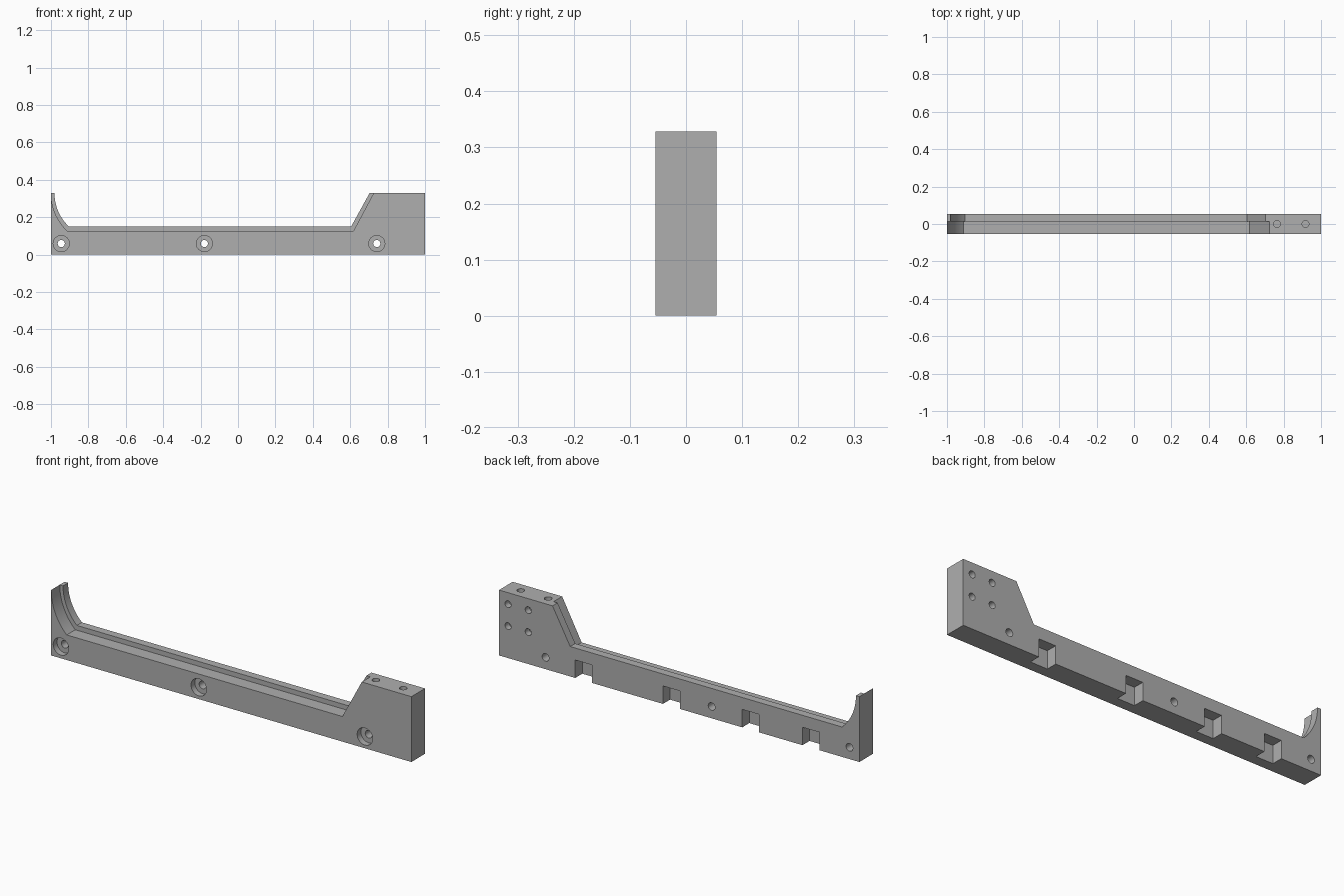
import bpy, bmesh
from math import cos, sin, pi, acos
from mathutils import Matrix, Vector

if "Cube" in bpy.data.objects:
    bpy.data.objects.remove(bpy.data.objects["Cube"])

HALF = 0.054      # half thickness of the rail
TOP = 0.328       # full height
STEP_Y = 0.014    # where the front ledge meets the raised back lip

grey = bpy.data.materials.new("plain grey")
grey.use_nodes = True
grey.diffuse_color = (0.43, 0.43, 0.43, 1)
grey.node_tree.nodes["Principled BSDF"].inputs["Base Color"].default_value = grey.diffuse_color


def make_object(name, bm):
    bmesh.ops.recalc_face_normals(bm, faces=bm.faces)
    mesh = bpy.data.meshes.new(name)
    bm.to_mesh(mesh)
    bm.free()
    mesh.materials.append(grey)
    obj = bpy.data.objects.new(name, mesh)
    bpy.context.collection.objects.link(obj)
    return obj


def prism(name, outline, y0, y1):
    """Extrude an XZ outline from y0 to y1."""
    bm = bmesh.new()
    face = bm.faces.new([bm.verts.new((x, y0, z)) for x, z in outline])
    new = bmesh.ops.extrude_face_region(bm, geom=[face])["geom"]
    verts = [v for v in new if isinstance(v, bmesh.types.BMVert)]
    bmesh.ops.translate(bm, verts=verts, vec=(0, y1 - y0, 0))
    return make_object(name, bm)


def cylinder(name, start, end, radius):
    a, b = Vector(start), Vector(end)
    rot = (b - a).to_track_quat("Z", "Y").to_matrix().to_4x4()
    bm = bmesh.new()
    bmesh.ops.create_cone(bm, cap_ends=True, segments=32, radius1=radius, radius2=radius,
                          depth=(b - a).length, matrix=Matrix.Translation((a + b) / 2) @ rot)
    return make_object(name, bm)


def opening(left, radius, floor, ramp_foot, ramp_top):
    """Edge of the cut-out: concave arc down, level floor, ramp up."""
    sweep = acos(1 - 0) + pi / 2
    drop = TOP - floor
    sweep = pi / 2 - acos(drop / radius)
    arc = [(left + radius * (1 - cos(sweep * i / 16)), TOP - radius * sin(sweep * i / 16))
           for i in range(17)]
    return arc + [(ramp_foot, floor), (ramp_top, TOP)]


def cut(target, cutter):
    cutter.hide_render = True
    mod = target.modifiers.new("cut", "BOOLEAN")
    mod.operation = "DIFFERENCE"
    mod.solver = "EXACT"
    mod.object = cutter
    bpy.context.view_layer.objects.active = target
    bpy.ops.object.modifier_apply(modifier=mod.name)
    bpy.data.objects.remove(cutter)


# Rail body with the raised back lip
lip = opening(-0.981, 0.2445, 0.15, 0.605, 0.703)
rail = prism("rail_body", [(-1, 0), (-1, TOP)] + lip + [(1, TOP), (1, 0)], -HALF, HALF)

# Lower ledge along the front
ledge = opening(-0.999, 0.28, 0.126, 0.617, 0.725)
ledge = [(ledge[0][0], TOP + 0.1)] + ledge + [(ledge[-1][0], TOP + 0.1)]
cut(rail, prism("ledge_cutter", ledge, -HALF - 0.1, STEP_Y))

# Counterbored screw holes through the rail
for x in (-0.945, -0.18, 0.742):
    cut(rail, cylinder("bore_cutter", (x, -0.1, 0.059), (x, -HALF + 0.03, 0.059), 0.043))
    cut(rail, cylinder("screw_cutter", (x, -0.1, 0.059), (x, 0.1, 0.059), 0.019))

# Blind holes in the top of the end block
for x in (0.765, 0.917):
    cut(rail, cylinder("top_hole_cutter", (x, 0, TOP - 0.1), (x, 0, TOP + 0.1), 0.018))

# Blind holes in the back of the end block
for x in (0.838, 0.95):
    for z in (0.16, 0.27):
        cut(rail, cylinder("back_hole_cutter", (x, 0.022, z), (x, 0.1, z), 0.017))

# Notches along the lower back edge
for x in (0.53, 0.043, -0.397, -0.731):
    a, b = x - 0.047, x + 0.047
    cut(rail, prism("notch_cutter", [(a, -0.1), (a, 0.09), (b, 0.09), (b, -0.1)], -0.002, 0.1))

# Smooth the arcs and hole walls, keep the edges crisp
bpy.ops.object.select_all(action="DESELECT")
rail.select_set(True)
bpy.context.view_layer.objects.active = rail
bpy.ops.object.shade_smooth_by_angle(angle=pi / 6)
